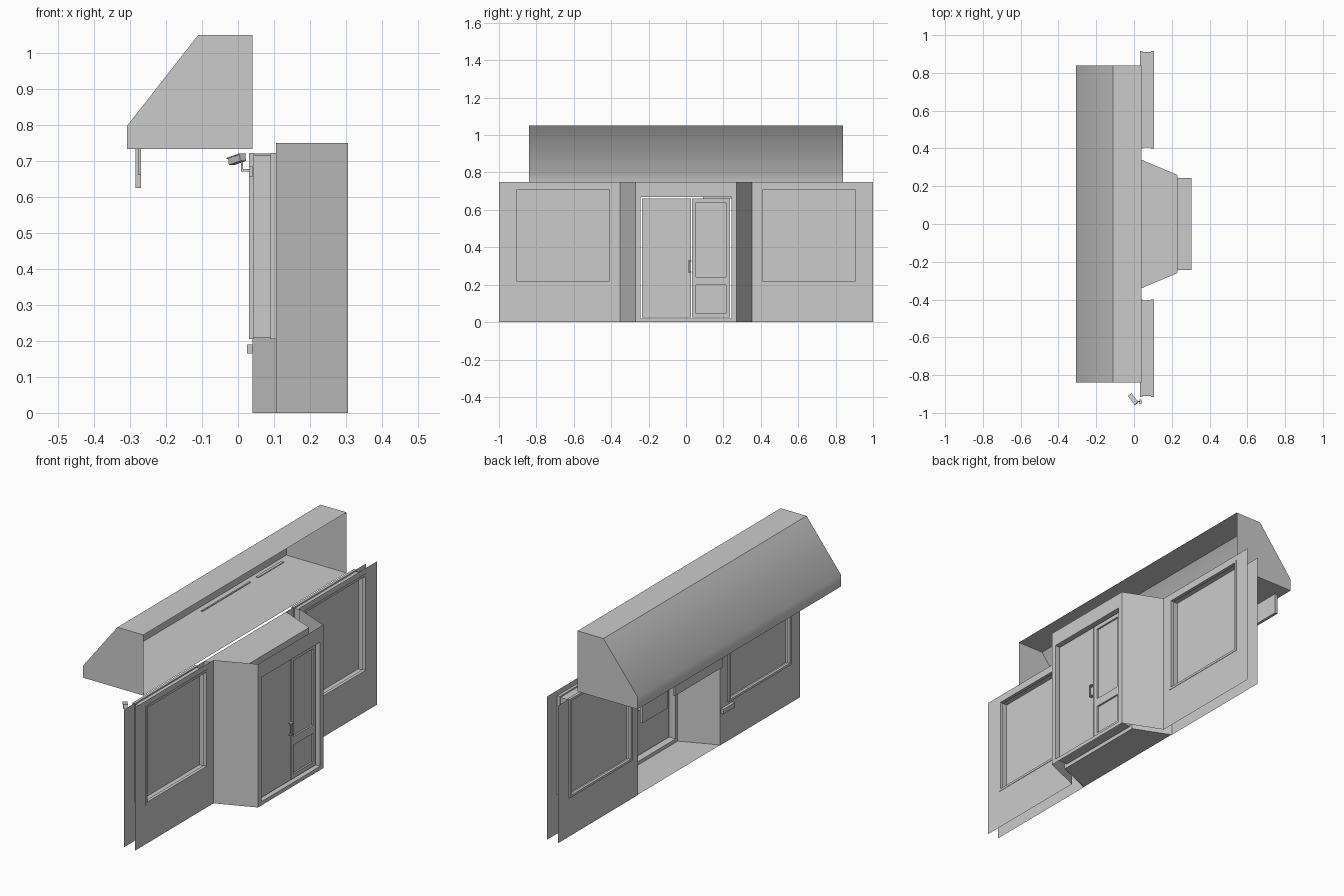
import bpy, bmesh, math
from mathutils import Matrix, Vector

cube = bpy.data.objects.get("Cube")
if cube:
    bpy.data.objects.remove(cube)

grey = bpy.data.materials.new("plain_grey")
GREY = (0.6, 0.6, 0.6, 1)
grey.diffuse_color = GREY
grey.use_nodes = True
grey.node_tree.nodes["Principled BSDF"].inputs["Base Color"].default_value = GREY


def finish(name, bm):
    mesh = bpy.data.meshes.new(name)
    bm.to_mesh(mesh)
    bm.free()
    mesh.materials.append(grey)
    obj = bpy.data.objects.new(name, mesh)
    bpy.context.collection.objects.link(obj)
    return obj


def polygons(name, faces):
    """Thin skin made of separate faces welded along shared edges."""
    bm = bmesh.new()
    for pts in faces:
        bm.faces.new([bm.verts.new(p) for p in pts])
    bmesh.ops.remove_doubles(bm, verts=bm.verts, dist=0.0001)
    return finish(name, bm)


def box(name, x, y, z, matrix=None):
    bm = bmesh.new()
    bmesh.ops.create_cube(bm, size=1)
    for v in bm.verts:
        v.co = Vector([(a + b) / 2 + c * (b - a) for (a, b), c in zip((x, y, z), v.co)])
    if matrix:
        bm.transform(matrix)
    return finish(name, bm)


def quad(x, y0, y1, z0, z1, out=1):
    pts = [(x, y0, z0), (x, y1, z0), (x, y1, z1), (x, y0, z1)]
    return pts if out > 0 else pts[::-1]


def ring(x, y, z, hole_y, hole_z, out=1):
    """Upright sheet at x with a rectangular opening."""
    (a, b), (c, d) = hole_y, hole_z
    return [quad(x, y[0], a, z[0], z[1], out), quad(x, b, y[1], z[0], z[1], out),
            quad(x, a, b, z[0], c, out), quad(x, a, b, d, z[1], out)]


def tunnel(x0, x1, y, z):
    """Four reveal faces joining two openings."""
    c = [(y[0], z[0]), (y[1], z[0]), (y[1], z[1]), (y[0], z[1])]
    return [[(x0, *c[i]), (x1, *c[i]), (x1, *c[(i + 1) % 4]), (x0, *c[(i + 1) % 4])]
            for i in range(4)]


def frame(name, x, y, z, w):
    """Rectangular frame of four bars."""
    hy, hz = (y[0] + w, y[1] - w), (z[0] + w, z[1] - w)
    faces = ring(x[1], y, z, hy, hz) + ring(x[0], y, z, hy, hz, -1)
    return polygons(name, faces + tunnel(*x, hy, hz) + tunnel(*x, y, z))


# Wall skins: street side and room side, each folding in to the doorway
IN_X, OUT_X = 0.04, 0.105
IN_TOP, OUT_TOP = 0.72, 0.75
DOOR_Y, DOOR_Z = (-0.243, 0.243), (0.02, 0.67)
WIN_Z = (0.21, 0.715)

for side, s in (("left", 1), ("right", -1)):
    def span(a, b):
        return tuple(sorted((s * a, s * b)))

    win_y = span(0.405, 0.91)
    polygons(side + "_outer_wall", ring(OUT_X, span(0.353, 1), (0, OUT_TOP), win_y, WIN_Z))
    polygons(side + "_inner_wall", ring(IN_X, span(0.34, 1), (0, IN_TOP), win_y, WIN_Z, -1))
    for label, p, q, top in (("outer", (OUT_X, 0.353), (0.305, 0.27), OUT_TOP),
                             ("inner", (IN_X, 0.34), (0.23, 0.26), IN_TOP)):
        a, b = (p[0], s * p[1]), (q[0], s * q[1])
        if (s > 0) == (label == "outer"):
            a, b = b, a
        polygons(f"{side}_{label}_splay",
                 [[(*a, 0), (*b, 0), (*b, top), (*a, top)]])
    # Window reveal, frame and pane
    polygons(side + "_window_reveal", tunnel(IN_X, OUT_X, win_y, WIN_Z))
    frame(side + "_window_outer_trim", (0.09, 0.107), span(0.4, 0.915), (0.205, 0.722), 0.012)
    frame(side + "_window_inner_trim", (0.031, 0.045), span(0.4, 0.915), (0.205, 0.722), 0.012)
    polygons(side + "_window_pane", [quad(0.06, *win_y, *WIN_Z)])

# Doorway faces, reveal, floor and ceiling
polygons("doorway_outer_face", ring(0.305, (-0.27, 0.27), (0, OUT_TOP), DOOR_Y, DOOR_Z))
polygons("doorway_inner_face", ring(0.23, (-0.26, 0.26), (0, IN_TOP), DOOR_Y, DOOR_Z, -1))
polygons("doorway_reveal", tunnel(0.23, 0.305, DOOR_Y, DOOR_Z))
for name, z in (("alcove_floor", 0.002), ("alcove_ceiling", IN_TOP)):
    polygons(name, [[(IN_X, -0.34, z), (0.23, -0.26, z), (0.23, 0.26, z), (IN_X, 0.34, z)]])

# Door leaves: a plain wide one and a narrow panelled one
box("wide_door_leaf", (0.262, 0.285), (-0.235, 0.026), (0.025, 0.662))
box("narrow_door_leaf", (0.268, 0.276), (0.032, 0.235), (0.025, 0.662))
frame("upper_panel_frame", (0.262, 0.285), (0.032, 0.235), (0.22, 0.662), 0.022)
frame("lower_panel_frame", (0.262, 0.285), (0.032, 0.235), (0.025, 0.22), 0.022)

# Door handles on both faces
for label, x0, x1 in (("outer", 0.285, 0.302), ("inner", 0.245, 0.262)):
    grip = (x1 - 0.005, x1) if label == "outer" else (x0, x0 + 0.005)
    box(label + "_handle_grip", grip, (0.012, 0.018), (0.265, 0.33))
    for end, z in (("lower", 0.265), ("upper", 0.325)):
        box(f"{label}_handle_{end}_post", (x0, x1), (0.012, 0.03), (z, z + 0.005))

# Awning: folded sheet, open at the wall side
profile = [(0.04, 0.733), (-0.308, 0.733), (-0.308, 0.797), (-0.11, 1.05), (0.04, 1.05)]
L = 0.84
skin = [[(*p, 0), (*q, 0), (*q, 1), (*p, 1)] for p, q in zip(profile, profile[1:])]
skin = [[(x, L - 2 * L * t, z) for x, z, t in f] for f in skin]
skin += [[(x, -L, z) for x, z in profile[::-1]], [(x, L, z) for x, z in profile]]
awning = polygons("awning", skin)
bpy.ops.object.select_all(action="DESELECT")
awning.select_set(True)
bpy.context.view_layer.objects.active = awning
bpy.ops.object.shade_smooth_by_angle(angle=math.radians(45))

# Hanging boards under the awning
box("long_hanging_board", (-0.278, -0.27), (0.09, 0.49), (0.66, 0.737))
box("short_hanging_board", (-0.285, -0.27), (0.555, 0.766), (0.625, 0.737))

# Wall box by the doorway
box("letter_box", (0.025, 0.04), (-0.44, -0.345), (0.165, 0.19))

# Security camera on a bracket
aim = (Matrix.Translation((-0.002, -0.93, 0.703)) @ Matrix.Rotation(math.radians(-53), 4, "Z")
       @ Matrix.Rotation(math.radians(-12), 4, "Y"))
box("camera_body", (-0.028, 0.026), (-0.01, 0.01), (-0.009, 0.009), aim)
box("camera_hood", (-0.032, 0.028), (-0.012, 0.012), (0.009, 0.012), aim)
box("camera_stem", (0.008, 0.014), (-0.943, -0.937), (0.672, 0.7))
box("camera_arm", (0.008, 0.036), (-0.943, -0.937), (0.67, 0.677))
box("camera_mount", (0.03, 0.04), (-0.952, -0.928), (0.655, 0.685))
